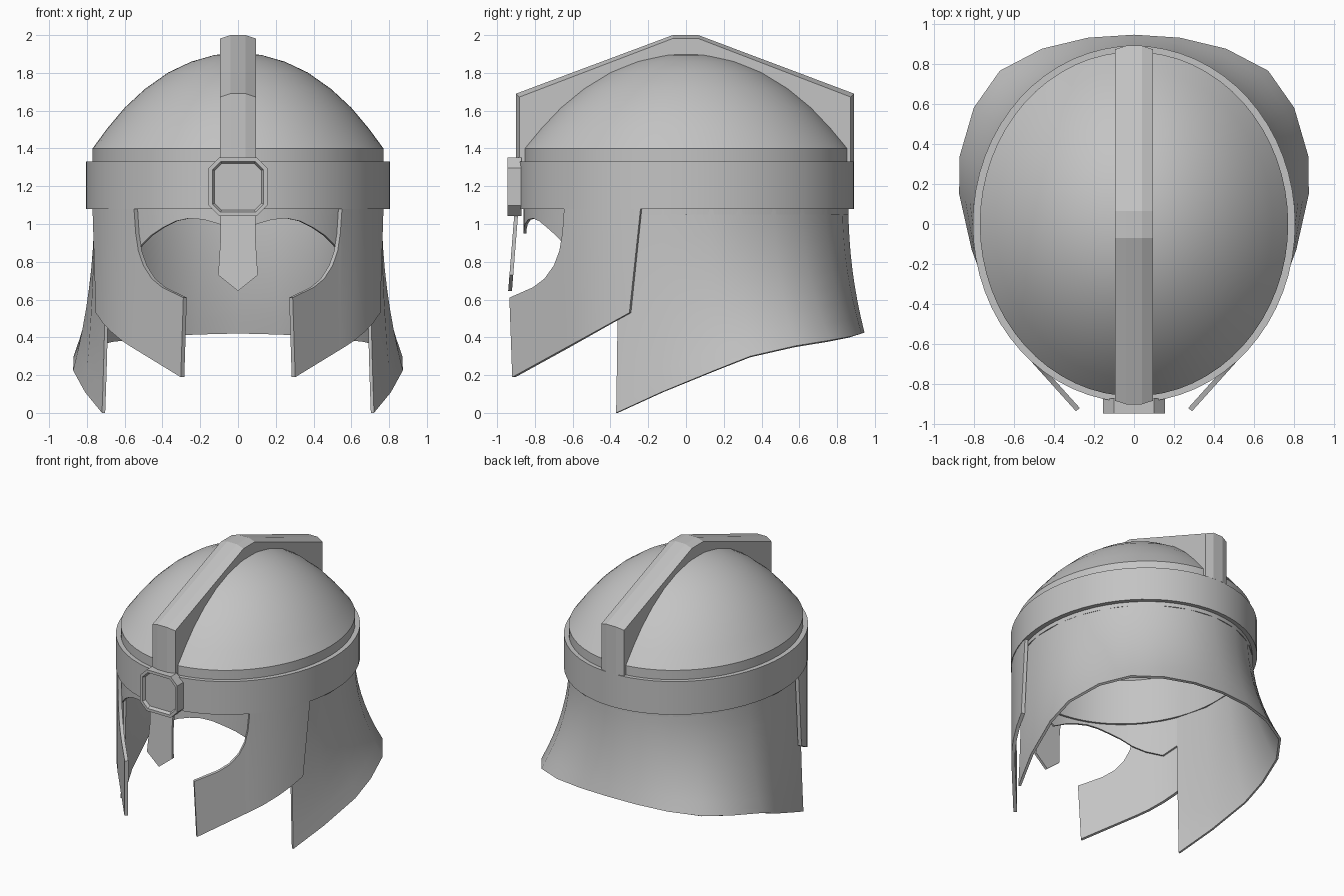
import bpy, bmesh, math

cube = bpy.data.objects.get("Cube")
if cube:
    bpy.data.objects.remove(cube, do_unlink=True)

steel = bpy.data.materials.new("grey_steel")
steel.use_nodes = True
GREY = (0.55, 0.55, 0.55, 1)
steel.diffuse_color = GREY
bsdf = next(n for n in steel.node_tree.nodes if n.type == 'BSDF_PRINCIPLED')
bsdf.inputs["Base Color"].default_value = GREY
bsdf.inputs["Roughness"].default_value = 0.6

AX, AY = 0.77, 0.86                     # half widths of the skull shell


def finish(bm, name, mirror=False, thickness=0, angle=32):
    """Turn a bmesh into an object, bake its modifiers and shade it."""
    me = bpy.data.meshes.new(name)
    bm.to_mesh(me)
    bm.free()
    ob = bpy.data.objects.new(name, me)
    bpy.context.collection.objects.link(ob)
    me.materials.append(steel)
    if mirror:
        ob.modifiers.new("mirror", 'MIRROR').use_clip = True
    if thickness:
        mod = ob.modifiers.new("thickness", 'SOLIDIFY')
        mod.thickness, mod.offset = thickness, -1
    bpy.ops.object.select_all(action='DESELECT')
    ob.select_set(True)
    bpy.context.view_layer.objects.active = ob
    bpy.ops.object.convert(target='MESH')
    bpy.ops.object.shade_smooth_by_angle(angle=math.radians(angle))
    return ob


def sheet(columns):
    """Skin a grid of point columns, with normals facing away from the axis."""
    bm = bmesh.new()
    grid = [[bm.verts.new(p) for p in col] for col in columns]
    for a, b in zip(grid, grid[1:]):
        for i in range(len(a) - 1):
            bm.faces.new((a[i], a[i + 1], b[i + 1], b[i]))
    bmesh.ops.remove_doubles(bm, verts=bm.verts, dist=1e-4)
    bm.normal_update()
    if sum(f.normal.xy.dot(f.calc_center_median().xy) * f.calc_area() for f in bm.faces) < 0:
        bmesh.ops.reverse_faces(bm, faces=bm.faces)
    return bm


def revolve(profile, ax, ay, steps=64):
    """Turn an (r, z) profile round an oval."""
    turns = [2 * math.pi * k / steps for k in range(steps + 1)]
    return sheet([[(r * ax * math.sin(t), r * ay * math.cos(t), z) for r, z in profile]
                  for t in turns])


def prism(outline, y0, y1):
    """Solid from an (x, z) outline between two depths; returns its front face too."""
    bm = bmesh.new()
    f = bm.faces.new([bm.verts.new((x, y1, z)) for x, z in outline])
    ext = bmesh.ops.extrude_face_region(bm, geom=[f])["geom"]
    bmesh.ops.translate(bm, vec=(0, y0 - y1, 0),
                        verts=[g for g in ext if isinstance(g, bmesh.types.BMVert)])
    bmesh.ops.recalc_face_normals(bm, faces=bm.faces)
    return bm, min(bm.faces, key=lambda g: g.calc_center_median().y)


# Skull: straight wall with a domed crown
dome = [(1, 1.4), (0.9, 1.505), (0.78, 1.615), (0.64, 1.715), (0.48, 1.802),
        (0.32, 1.86), (0.16, 1.895), (0, 1.905)]
finish(revolve([(1, 1.05)] + dome, AX, AY), "skull", thickness=0.03)

# Brow band
finish(revolve([(0.955, 1.08), (1, 1.08), (1, 1.33), (0.955, 1.33), (0.955, 1.08)],
               0.805, 0.89), "brow_band")

# Crest: slightly rounded ridge bar, seated on the crown
ridge = [(-0.9, 1.33), (-0.9, 1.69), (-0.07, 2.0), (0.065, 2.0), (0.89, 1.69), (0.89, 1.33)]
seat = [(s * (r * AY - 0.012), z - 0.014) for s, pts in ((1, dome), (-1, dome[-2::-1]))
        for r, z in pts]
seat = [(0.85, 1.33)] + seat + [(-0.85, 1.33)]
bm = bmesh.new()
rows = []
for x, inset in ((-0.095, 0.018), (-0.04, 0), (0.04, 0), (0.095, 0.018)):
    top = [(x, y - math.copysign(inset, y) * (abs(y) > 0.5), z - inset * (z > 1.4))
           for y, z in ridge]
    rows.append([bm.verts.new(p) for p in top + [(x, y, z) for y, z in seat]])
for a, b in zip(rows, rows[1:]):
    for i in range(len(a)):
        j = (i + 1) % len(a)
        bm.faces.new((a[i], a[j], b[j], b[i]))
bm.faces.new(rows[0])
bm.faces.new(rows[-1])
bmesh.ops.recalc_face_normals(bm, faces=bm.faces)
finish(bm, "crest", angle=18)

# Medallion: chamfered square with a recessed centre
H, C = 0.155, 0.055
corners = [(H, C - H), (H, H - C), (H - C, H), (C - H, H),
           (-H, H - C), (-H, C - H), (C - H, -H), (H - C, -H)]
bm, face = prism([(x, z + 1.197) for x, z in corners], -0.945, -0.87)
bmesh.ops.inset_region(bm, faces=[face], thickness=0.022)
bmesh.ops.inset_region(bm, faces=[face], thickness=0.012, depth=-0.022)
finish(bm, "medallion", angle=20)

# Nose guard: pointed tongue leaning forward
half = [(0.095, 1.1), (0.092, 0.93), (0.105, 0.73)]
tongue = half + [(0, 0.645)] + [(-x, z) for x, z in reversed(half)]
bm, face = prism(tongue, -0.905, -0.885)
for v in bm.verts:
    v.co.y -= 0.036 * (1.1 - v.co.z) / 0.45
finish(bm, "nose_guard", angle=20)

# Brow plate: arched eye edges, pointed behind the cheeks
arches = [(0, 0.95), (0.05, 0.975), (0.1, 1.0), (0.18, 1.023), (0.26, 1.03), (0.33, 1.015),
          (0.4, 0.98), (0.46, 0.94), (0.52, 0.88), (0.58, 0.83), (0.65, 0.78), (0.705, 0.84)]
columns = []
for x, low in arches:
    y = -AY * math.sqrt(1 - (x / AX) ** 2)
    columns.append([(x, y, 1.09), (x, y, low)])
finish(sheet(columns), "brow_plate", mirror=True, thickness=0.015)


# Cheek guards: follow the band, then run straight to the tips
def cheek_x(y):
    if y > -0.66:
        return 0.8 * math.sqrt(1 - (y / 0.89) ** 2)
    return 0.537 + (y + 0.66) * 0.9


eye_edge = [(-0.24, 1.09), (-0.3, 1.09), (-0.39, 1.09), (-0.48, 1.09), (-0.57, 1.09),
            (-0.645, 1.09), (-0.655, 0.95), (-0.67, 0.86), (-0.70, 0.78), (-0.75, 0.71),
            (-0.81, 0.665), (-0.935, 0.61)]
columns = []
for y, z in eye_edge:
    yb = max(y, -0.92)
    zb = 0.53 - (-0.3 - yb) * 0.55 if y < -0.25 else 1.089
    columns.append([(cheek_x(y), y, z), (cheek_x(yb), yb, zb)])
finish(sheet(columns), "cheek_guards", mirror=True, thickness=0.025)

# Neck guard: flares outward to a sloping hem
hem = [(0, 0.945, 0.425), (0.23, 0.93, 0.42), (0.46, 0.875, 0.405), (0.67, 0.765, 0.385),
       (0.8, 0.58, 0.355), (0.87, 0.34, 0.3), (0.873, 0.15, 0.225), (0.81, -0.13, 0.11),
       (0.72, -0.37, 0)]
columns = []
for x, y, z in hem:
    t = math.atan2(x / AX, y / AY)
    tx, ty = AX * math.sin(t), AY * math.cos(t)
    columns.append([(tx + (x - tx) * u * u, ty + (y - ty) * u * u, 1.09 + (z - 1.09) * u)
                    for u in (k / 8 for k in range(9))])
finish(sheet(columns), "neck_guard", mirror=True, thickness=0.018)
